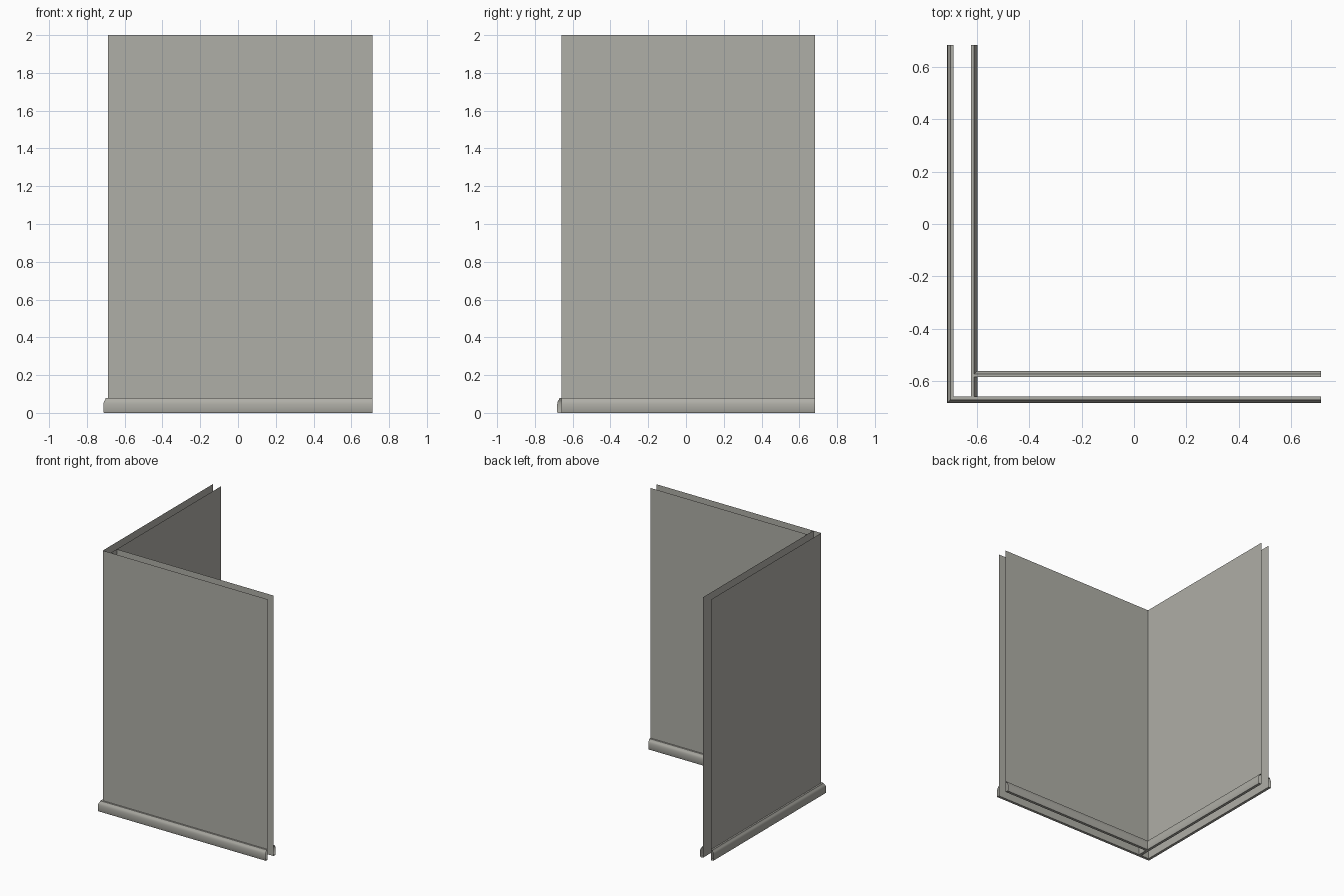
import bpy, math
from mathutils import Vector

if "Cube" in bpy.data.objects:
    bpy.data.objects.remove(bpy.data.objects["Cube"])

H = 2.0            # wall height
X1, Y1 = 0.712, 0.682   # open ends of the two wings
OX, OY = -0.688, -0.658  # outer sheet planes
IX, IY = -0.621, -0.584  # inner sheet planes

mat = bpy.data.materials.new("warm grey")
mat.diffuse_color = (0.43, 0.425, 0.385, 1)
mat.use_nodes = True
mat.node_tree.nodes["Principled BSDF"].inputs["Base Color"].default_value = mat.diffuse_color

# skirting section: (distance out from wall, height)
SKIRT = [(0, 0), (0.021, 0), (0.024, 0.005), (0.024, 0.045), (0.0225, 0.056),
         (0.019, 0.065), (0.014, 0.071), (0.012, 0.08), (0, 0.08)]
SHEET = [(0, 0), (0, H)]


def sweep(name, section, path, side):
    """Sweep a section along a plan path with mitred corners."""
    pts = [Vector(p) for p in path]
    normals = []
    for a, b in zip(pts, pts[1:]):
        d = (b - a).normalized()
        normals.append(Vector((d.y, -d.x)) * side)
    verts, faces, n = [], [], len(section)
    for i, p in enumerate(pts):
        a, b = normals[max(i - 1, 0)], normals[min(i, len(normals) - 1)]
        m = (a + b) / (1 + a.dot(b))
        verts += [(p.x + m.x * o, p.y + m.y * o, z) for o, z in section]
    for i in range(len(pts) - 1):
        for j in range(n - 1):
            k = i * n + j
            f = (k, k + n, k + n + 1, k + 1)
            faces.append(f if side > 0 else f[::-1])
    me = bpy.data.meshes.new(name)
    me.from_pydata(verts, [], faces)
    me.materials.append(mat)
    ob = bpy.data.objects.new(name, me)
    bpy.context.collection.objects.link(ob)
    bpy.context.view_layer.objects.active = ob
    ob.select_set(True)
    bpy.ops.object.shade_smooth_by_angle(angle=math.radians(35))
    ob.select_set(False)
    return ob


# outer L, and the two inner runs (the left one continues to the outer wall)
runs = {
    "outer": ([(OX, Y1), (OX, OY), (X1, OY)], 1),
    "inner_left": ([(IX, Y1), (IX, OY)], -1),
    "inner_front": ([(IX, IY), (X1, IY)], -1),
}
for name, (path, side) in runs.items():
    # side +1 puts the section to the right of travel, -1 to the left
    s = -side if name == "outer" else side
    # travel down the left wing: right-hand side is -x, so outer needs +1
    s = 1 if name == "outer" else -1
    sweep(name + "_wall", SHEET, path, s)
    sweep(name + "_skirting", SKIRT, path, s)
